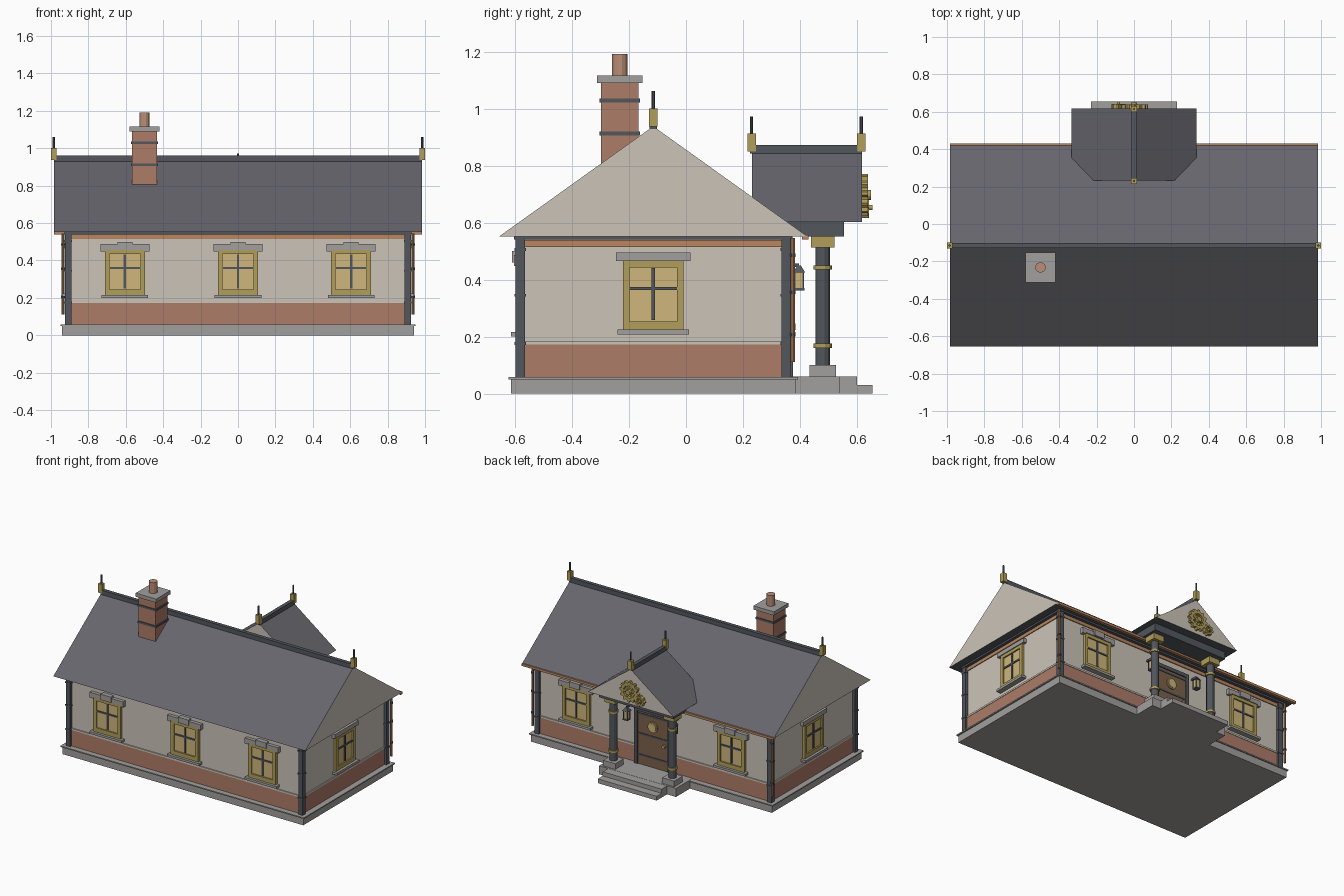
import bpy, bmesh
from math import pi, cos, sin
from mathutils import Matrix

if "Cube" in bpy.data.objects:
    bpy.data.objects.remove(bpy.data.objects["Cube"])

COL = dict(cream=(.60, .55, .48), brick=(.42, .20, .14), stone=(.36, .35, .34), gold=(.44, .34, .10),
           glass=(.62, .47, .20), iron=(.085, .095, .11), slate=(.13, .13, .15), copper=(.48, .24, .12),
           wood=(.20, .12, .07), pot=(.50, .27, .18))
MAT = {}
for k, c in COL.items():
    MAT[k] = bpy.data.materials.new(k)
    MAT[k].diffuse_color = (*c, 1)


def finish(name, bm, *mats):
    bmesh.ops.recalc_face_normals(bm, faces=bm.faces[:])
    me = bpy.data.meshes.new(name)
    bm.to_mesh(me)
    bm.free()
    for m in mats:
        me.materials.append(MAT[m])
    ob = bpy.data.objects.new(name, me)
    bpy.context.collection.objects.link(ob)
    return ob


def box(name, mat, x0, x1, y0, y1, z0, z1, T=Matrix()):
    bm = bmesh.new()
    M = Matrix.Translation(((x0 + x1) / 2, (y0 + y1) / 2, (z0 + z1) / 2)) @ Matrix.Diagonal((x1 - x0, y1 - y0, z1 - z0, 1))
    bmesh.ops.create_cube(bm, size=1, matrix=T @ M)
    return finish(name, bm, mat)


def cyl(name, mat, r, x, y, z0, z1, n=8, T=Matrix(), r2=None):
    bm = bmesh.new()
    M = Matrix.Translation((x, y, (z0 + z1) / 2)) @ Matrix.Rotation(pi / n, 4, 'Z')
    bmesh.ops.create_cone(bm, cap_ends=True, segments=n, radius1=r, radius2=r if r2 is None else r2, depth=z1 - z0, matrix=T @ M)
    return finish(name, bm, mat)


def gable_roof(name, half, z0, z1, a, b, T):
    """Solid triangular prism: slate slopes, dark soffit, cream gable ends."""
    bm = bmesh.new()
    e = [[bm.verts.new(T @ Matrix.Translation((x, y, z)).translation) for y, z in ((-half, z0), (half, z0), (0, z1))] for x in (a, b)]
    for tri in e:
        bm.faces.new(tri).material_index = 1
    for i in range(3):
        j = (i + 1) % 3
        bm.faces.new((e[0][i], e[0][j], e[1][j], e[1][i])).material_index = 2 if i == 0 else 0
    return finish(name, bm, 'slate', 'cream', 'iron')


def finial(name, x, y, z):
    box(name + "_block", 'gold', x - .015, x + .015, y - .015, y + .015, z, z + .063)
    cyl(name + "_rod", 'iron', .006, x, y, z + .06, z + .123)


CY = -.115  # middle of the house in y


def around(name, mat, hx, hy, z0, z1):
    return box(name, mat, -hx, hx, CY - hy, CY + hy, z0, z1)


# House body
around("plinth", 'stone', .94, .5, 0, .05)
around("plinth_cap", 'stone', .95, .508, .05, .058)
around("brick_base", 'brick', .909, .469, .055, .172)
around("base_trim", 'cream', .912, .472, .172, .184)
around("walls", 'cream', .904, .464, .05, .556)
around("copper_frieze", 'copper', .91, .47, .515, .538)
around("cornice", 'iron', .928, .488, .54, .556)
for sx in (-1, 1):
    for sy in (-1, 1):
        x, y = sx * .907, CY + sy * .467
        box("corner_post", 'iron', x - .017, x + .017, y - .017, y + .017, .055, .55)
        for z in (.17, .34, .5):
            box("corner_post_band", 'iron', x - .02, x + .02, y - .02, y + .02, z, z + .01)

# Main roof
gable_roof("main_roof", .54, .552, .938, -.983, .983, Matrix.Translation((0, CY, 0)))
box("ridge_cap", 'iron', -.985, .985, CY - .013, CY + .013, .928, .96)
for sx in (-1, 1):
    finial("roof_finial", sx * .985, CY, .938)

# Gutter and downpipes on the porch side
box("gutter", 'copper', -.983, .983, .408, .43, .54, .556)
for sx in (-1, 1):
    cyl("downpipe", 'copper', .008, sx * .935, .375, .11, .545)
    for z in (.2, .35, .48):
        cyl("downpipe_clip", 'iron', .011, sx * .935, .375, z, z + .012)


def window(T, keystone):
    # local frame: +y points out of the wall, wall surface at y = 0
    b = lambda n, m, *d: box(n, m, *d, T)
    b("window_glass", 'glass', -.087, .087, -.01, .008, .235, .445)
    for s in (-1, 1):
        b("window_jamb", 'gold', *sorted((s * .083, s * .107)), -.01, .018, .215, .46)
    b("window_head", 'gold', -.085, .085, -.01, .018, .435, .46)
    b("window_foot", 'gold', -.085, .085, -.01, .018, .215, .245)
    b("window_mullion", 'iron', -.006, .006, 0, .014, .25, .432)
    b("window_transom", 'iron', -.084, .084, 0, .014, .355, .366)
    b("window_sill", 'stone', -.125, .125, -.01, .036, .2, .216)
    b("window_lintel", 'stone', -.131, .131, -.01, .024, .457, .487)
    if keystone:
        b("window_keystone", 'stone', -.04, .04, -.01, .032, .46, .5)
        for s in (-1, 1):
            b("lintel_foot", 'stone', *sorted((s * .105, s * .131)), -.01, .024, .448, .46)


TR, ROT = Matrix.Translation, lambda a: Matrix.Rotation(a, 4, 'Z')
for x in (-.605, 0, .605):
    window(TR((x, CY - .464, 0)) @ ROT(pi), True)
    if x:
        window(TR((x, CY + .464, 0)), True)
for s in (-1, 1):
    window(TR((s * .904, CY, .008)) @ ROT(-s * pi / 2), False)

# Chimney
cx, cy = -.5, -.232
for n, m, h, z0, z1 in (("chimney_stack", 'brick', .066, .7, 1.095), ("chimney_band", 'iron', .071, .905, .919),
                        ("chimney_band", 'iron', .071, 1.022, 1.036), ("chimney_cap", 'stone', .08, 1.09, 1.116)):
    box(n, m, cx - h, cx + h, cy - h, cy + h, z0, z1)
cyl("chimney_pot", 'pot', .028, cx, cy, 1.11, 1.192, 12)

# Porch floor and steps
box("porch_floor", 'stone', -.3, .3, .34, .54, 0, .06)
box("upper_step", 'stone', -.23, .23, .5, .6, 0, .059)
box("lower_step", 'stone', -.23, .23, .55, .655, 0, .03)

# Porch columns
for s in (-1, 1):
    x, y = s * .23, .48
    box("column_pedestal", 'stone', x - .047, x + .047, y - .047, y + .047, .058, .1)
    cyl("column_shaft", 'iron', .026, x, y, .1, .515, 12)
    for z in (.16, .435):
        cyl("column_ring", 'gold', .033, x, y, z, z + .015, 12)
    box("column_capital", 'gold', x - .042, x + .042, y - .042, y + .042, .512, .556)

# Porch roof
box("porch_beam", 'iron', -.29, .29, .34, .555, .552, .603)
gable_roof("porch_roof", .335, .602, .85, .232, .617, ROT(pi / 2) @ Matrix.Scale(-1, 4, (0, 1, 0)))
box("porch_ridge_cap", 'iron', -.013, .013, .225, .618, .842, .872)
for y in (.23, .615):
    finial("porch_finial", 0, y, .85)


def gear(name, x, z, y0, y1, r, teeth):
    # toothed ring with spokes and hub, facing +y
    bm = bmesh.new()
    n = teeth * 4
    rings = []
    for y in (y0, y1):
        for inner in (0, 1):
            row = []
            for i in range(n):
                a = 2 * pi * i / n
                q = r * .58 if inner else (r if i % 4 < 2 else r * .83)
                row.append(bm.verts.new((x + q * cos(a), y, z + q * sin(a))))
            rings.append(row)
    for p, q in ((0, 1), (1, 3), (3, 2), (2, 0)):
        for i in range(n):
            j = (i + 1) % n
            bm.faces.new((rings[p][i], rings[p][j], rings[q][j], rings[q][i]))
    finish(name, bm, 'gold')
    for k in range(3):
        T = TR((x, 0, z)) @ Matrix.Rotation(k * pi / 3, 4, 'Y')
        box(name + "_spoke", 'gold', -r * .65, r * .65, y0, y1 - .004, -r * .08, r * .08, T)
    cyl(name + "_hub", 'gold', r * .24, 0, 0, y0, y1 + .012, 12, TR((x, 0, z)) @ Matrix.Rotation(-pi / 2, 4, 'X'))


gear("large_gear", 0, .697, .615, .638, .074, 12)
gear("small_gear", -.083, .653, .615, .642, .037, 8)

# Door
W = CY + .464
box("door_leaf", 'wood', -.12, .12, W - .01, W + .018, .06, .44)
for s in (-1, 1):
    box("door_jamb", 'iron', *sorted((s * .118, s * .142)), W - .01, W + .026, .06, .455)
box("door_head", 'iron', -.142, .142, W - .01, W + .026, .435, .46)
for z in (.12, .27, .41):
    box("door_strap", 'iron', -.118, .118, W, W + .022, z, z + .012)
OUT = lambda x, z: TR((x, W, z)) @ Matrix.Rotation(-pi / 2, 4, 'X')
cyl("door_porthole_rim", 'gold', .038, 0, 0, 0, .026, 16, OUT(0, .345))
cyl("door_porthole_glass", 'glass', .028, 0, 0, 0, .029, 16, OUT(0, .345))
cyl("door_knob", 'gold', .012, 0, 0, 0, .036, 10, OUT(-.09, .235))

# Wall lanterns
for s in (-1, 1):
    x, y = s * .185, .397
    box("lantern_bracket", 'iron', x - .006, x + .006, W - .01, y, .444, .456)
    cyl("lantern_cap", 'iron', .03, x, y, .425, .45, 4, r2=.008)
    cyl("lantern_glass", 'glass', .02, x, y, .37, .426, 4)
    cyl("lantern_base", 'iron', .026, x, y, .362, .371, 4)
    for i in (-1, 1):
        for j in (-1, 1):
            a, b = x + i * .015, y + j * .015
            box("lantern_bar", 'iron', a - .003, a + .003, b - .003, b + .003, .365, .43)

for m in bpy.data.materials:
    if m.users and not m.is_grease_pencil:
        m.use_nodes = True
        m.node_tree.nodes["Principled BSDF"].inputs["Base Color"].default_value = m.diffuse_color
